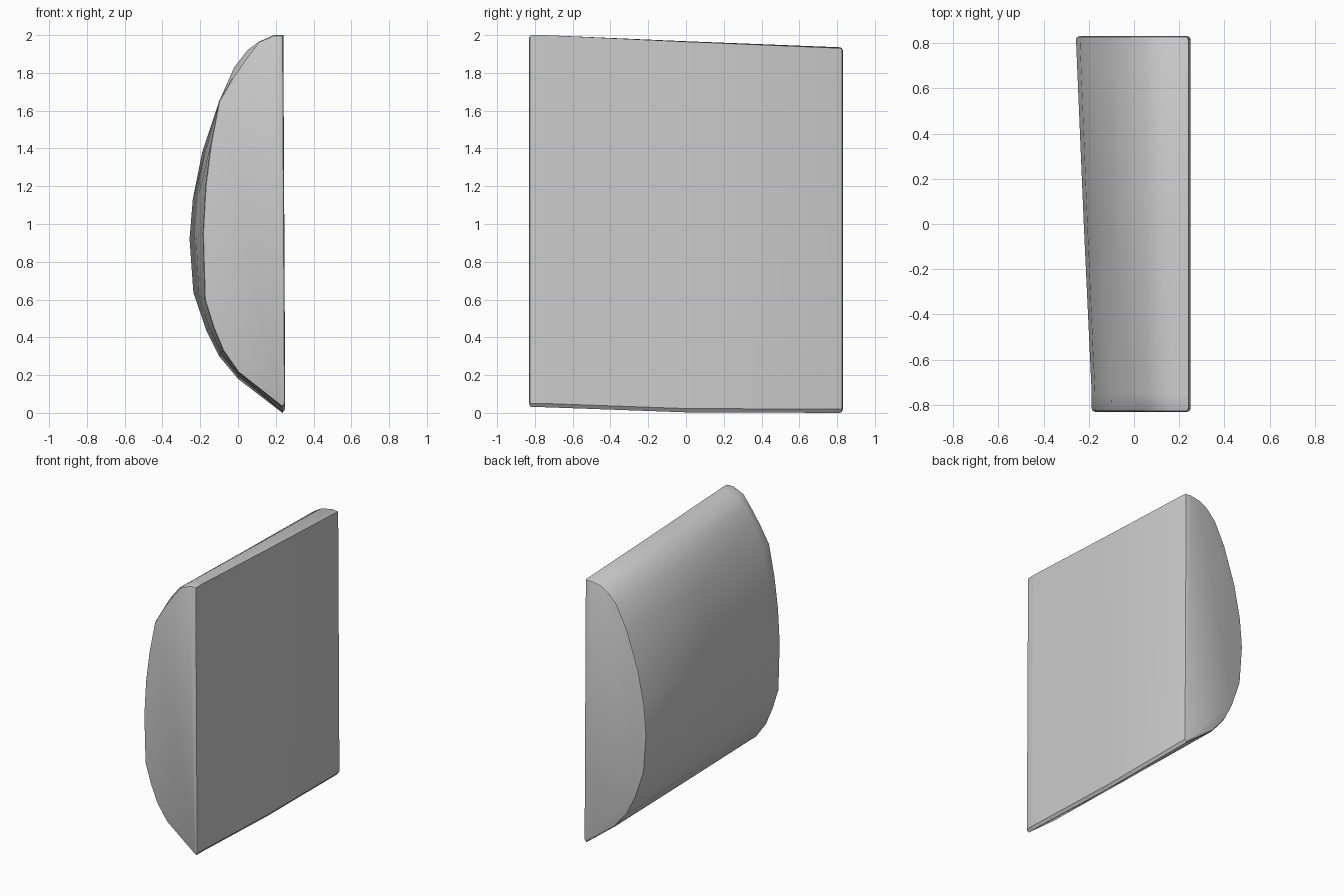
import bpy, bmesh, math

if "Cube" in bpy.data.objects:
    bpy.data.objects.remove(bpy.data.objects["Cube"])

# Matching cross-sections (x, z), from the top flat edge round the bulge to the bottom edge
back = [(.24, 1.93), (.19, 1.935), (.11, 1.92), (.05, 1.885), (-.02, 1.81), (-.10, 1.65),
        (-.19, 1.38), (-.24, 1.13), (-.257, .92), (-.237, .64), (-.17, .44), (-.10, .30),
        (0, .18), (.235, 0), (.25, .02)]
near = [(.24, 2.0), (.19, 2.0), (.11, 1.965), (.05, 1.92), (-.02, 1.83), (-.10, 1.65),
        (-.145, 1.42), (-.173, 1.2), (-.187, .95), (-.177, .6), (-.13, .45), (-.08, .33),
        (0, .215), (.235, .03), (.25, .05)]
mid = [((a + c) / 2, (b + d) / 2) for (a, b), (c, d) in zip(back, near)]
mid[13], mid[14] = (.235, .003), (.25, .023)
# The front end is cut flatter at its upper corner
front = list(near)
front[3], front[4] = (.045, 1.88), (-.03, 1.77)

# Loft the sections along y
bm = bmesh.new()
rings = [[bm.verts.new((x, y, z)) for x, z in prof]
         for y, prof in ((-.83, front), (-.75, near), (0, mid), (.83, back))]
n = len(back)
for r, s in zip(rings, rings[1:]):
    for i in range(n):
        j = (i + 1) % n
        bm.faces.new((r[i], r[j], s[j], s[i]))
caps = [bm.faces.new(rings[0]), bm.faces.new(rings[-1])]
bmesh.ops.recalc_face_normals(bm, faces=bm.faces)

# Soften the rims of both ends
rim = list({e for f in caps for e in f.edges})
bmesh.ops.bevel(bm, geom=rim, offset=.014, segments=2, profile=.5, affect='EDGES')

mesh = bpy.data.meshes.new("curved_block")
bm.to_mesh(mesh)
bm.free()
block = bpy.data.objects.new("curved_block", mesh)
bpy.context.collection.objects.link(block)
bpy.context.view_layer.objects.active = block
block.select_set(True)
bpy.ops.object.shade_smooth_by_angle(angle=math.radians(30))
